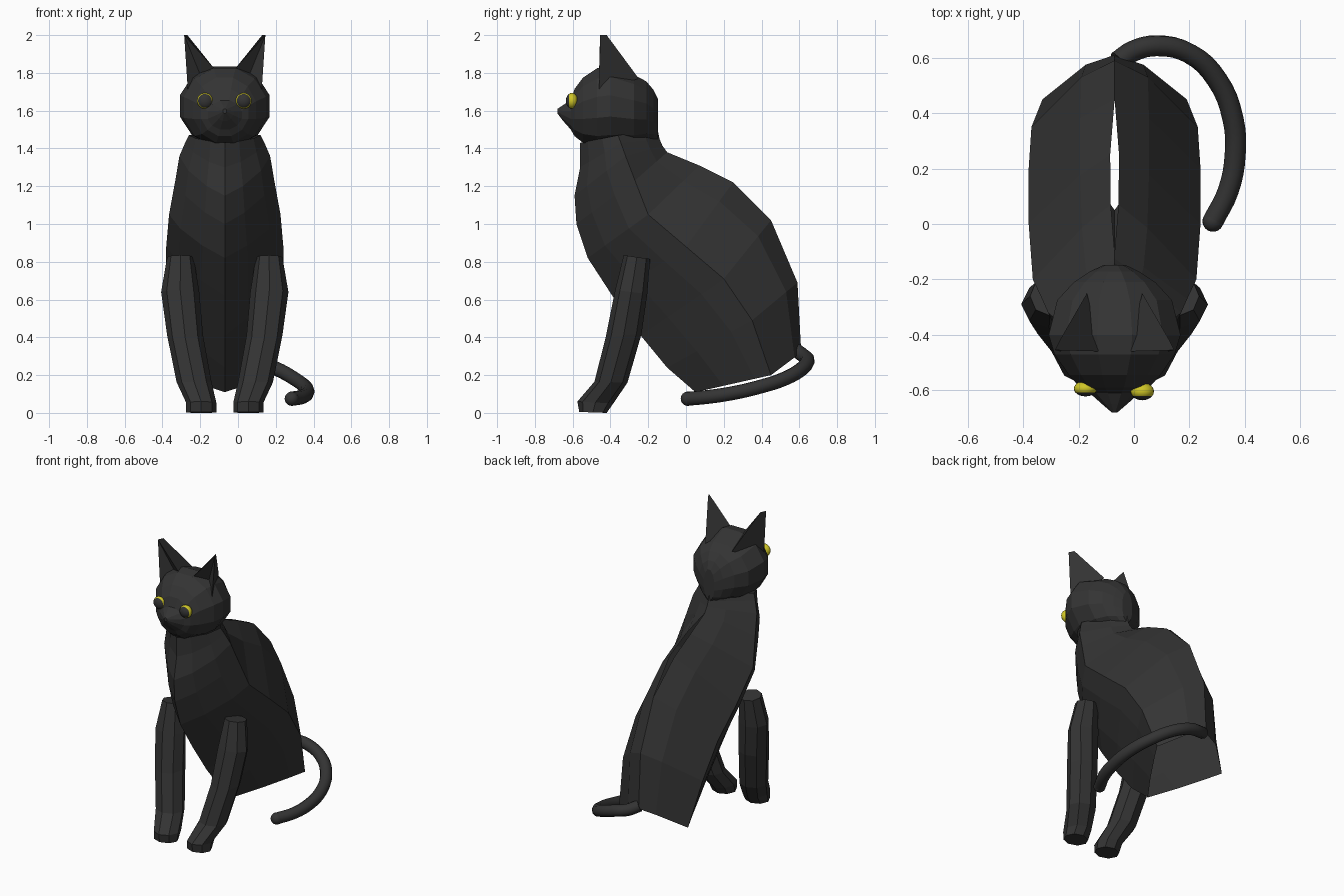
import bpy, bmesh, math
from mathutils import Vector

if "Cube" in bpy.data.objects:
    bpy.data.objects.remove(bpy.data.objects["Cube"])

CX = -0.07  # symmetry plane of the cat


def material(name, rgb):
    m = bpy.data.materials.new(name)
    m.diffuse_color = (*rgb, 1)
    m.use_nodes = True
    m.node_tree.nodes["Principled BSDF"].inputs["Base Color"].default_value = m.diffuse_color
    return m


FUR = material("charcoal fur", (0.034, 0.034, 0.034))
YELLOW = material("eye yellow", (0.62, 0.56, 0.02))


def make(name, verts, faces, mirror=False):
    bm = bmesh.new()
    vs = [bm.verts.new(v) for v in verts]
    for f in faces:
        bm.faces.new([vs[i] for i in f])
    bmesh.ops.recalc_face_normals(bm, faces=bm.faces)
    me = bpy.data.meshes.new(name)
    bm.to_mesh(me)
    bm.free()
    me.materials.append(FUR)
    ob = bpy.data.objects.new(name, me)
    ob.location.x = CX
    bpy.context.collection.objects.link(ob)
    if mirror:
        mod = ob.modifiers.new("mirror", 'MIRROR')
        mod.merge_threshold = 0.002
    return ob


def loft(name, rings, closed=True, mirror=False):
    n = len(rings[0])
    verts = [p for r in rings for p in r]
    faces = []
    for i in range(len(rings) - 1):
        for j in range(n if closed else n - 1):
            k = (j + 1) % n
            faces.append((i*n + j, i*n + k, (i+1)*n + k, (i+1)*n + j))
    if closed:
        faces.append(tuple(range(n)))
        faces.append(tuple(range(len(verts) - n, len(verts))))
    return make(name, verts, faces, mirror)


# Body: open shell, each half ring runs chest seam -> flank -> back seam
# (chest y, z), (flank y, z), (back y, z), half width, gap at back seam
body = [
    ((-.56, 1.43), (-.36, 1.47), (-.15, 1.50), .19, 0),
    ((-.56, 1.30), (-.345, 1.43), (-.14, 1.45), .21, 0),
    ((-.59, 1.15), (-.32, 1.36), (-.125, 1.415), .24, 0),
    ((-.58, 1.00), (-.27, 1.23), (-.10, 1.38), .262, 0),
    ((-.52, 0.82), (-.20, 1.05), (.07, 1.31), .295, .014),
    ((-.39, 0.62), (.00, 0.88), (.25, 1.22), .31, .016),
    ((-.24, 0.41), (.20, 0.71), (.45, 1.02), .31, 0),
    ((-.10, 0.24), (.35, 0.49), (.59, 0.69), .30, 0),
    ((.05, 0.11), (.45, 0.20), (.61, 0.32), .26, 0),
]
rings = []
for i, (f, s, b, w, gap) in enumerate(body):
    t = i / (len(body) - 1)
    f, s, b = (Vector((0, *p)) for p in (f, s, b))
    X = Vector((w, 0, 0))
    rings.append([f, f.lerp(s, .20 + .17*t) + X*.4, f.lerp(s, .58 + .2*t) + X*.8, s + X,
                  b.lerp(s, .34 - .12*t*t) + X*.40, b + Vector((gap, 0, 0))])
loft("body", rings, closed=False, mirror=True)

# Head: rings along y (y, half width, z low, z high)
head = [
    (-.148, .04, 1.45, 1.66), (-.172, .09, 1.44, 1.71), (-.21, .147, 1.435, 1.755),
    (-.275, .207, 1.42, 1.79), (-.40, .238, 1.415, 1.835), (-.47, .217, 1.41, 1.825),
    (-.545, .165, 1.43, 1.775), (-.59, .125, 1.465, 1.715), (-.61, .09, 1.50, 1.655),
    (-.65, .045, 1.545, 1.63), (-.68, .010, 1.585, 1.61),
]
rings = []
for y, w, lo, hi in head:
    ring = []
    for k in range(12):
        a = math.radians(15 + 30*k)
        ring.append((w*math.cos(a)/.966, y, (lo + hi)/2 + (hi - lo)/2*math.sin(a)/.966))
    rings.append(ring)
loft("head", rings)

# Ears: pointed, with a hollow front
ear = [(.195, -.46, 1.70), (.045, -.46, 1.81), (.10, -.25, 1.77),
       (.215, -.455, 2.0), (.198, -.42, 2.0), (.13, -.40, 1.79)]
make("ears", ear, [(0, 5, 3), (5, 1, 3), (1, 2, 4, 3), (2, 0, 3, 4), (0, 2, 1, 5)], mirror=True)

# Front legs: (front z, back z, inner x, outer x, front y, back y)
leg = [
    (.835, .815, .165, .305, -.33, -.19),
    (.65, .63, .135, .337, -.375, -.205),
    (.40, .42, .115, .305, -.425, -.235),
    (.165, .16, .07, .255, -.485, -.31),
    (.06, .05, .045, .205, -.575, -.385),
    (.005, .0, .045, .205, -.565, -.42),
]
rings = []
for zf, zb, xi, xo, yf, yb in leg:
    ring = []
    for k in range(8):
        a = math.radians(45*k)
        c, s = math.cos(a), math.sin(a)
        ring.append(((xi + xo)/2 + (xo - xi)/2*c, (yf + yb)/2 + (yb - yf)/2*s,
                     (zf + zb)/2 + (zb - zf)/2*s))
    rings.append(ring)
loft("front_legs", rings, mirror=True)

# Tail: tube curled round the right side, rounded tip
path = [(-.06, .585, .33), (.0, .625, .30), (.08, .643, .28), (.20, .615, .235), (.30, .52, .18),
        (.357, .38, .135), (.365, .25, .105), (.34, .12, .085), (.285, .01, .075)]
cu = bpy.data.curves.new("tail", 'CURVE')
cu.dimensions = '3D'
cu.bevel_depth = .038
cu.bevel_resolution = 3
cu.resolution_u = 4
cu.use_fill_caps = True
sp = cu.splines.new('BEZIER')
sp.bezier_points.add(len(path) - 1)
for p, co in zip(sp.bezier_points, path):
    p.co = co
    p.handle_left_type = p.handle_right_type = 'AUTO'
cu.materials.append(FUR)
bpy.context.collection.objects.link(bpy.data.objects.new("tail", cu))


def ball(name, loc, scale):
    bpy.ops.mesh.primitive_uv_sphere_add(segments=20, ring_count=12, radius=1, location=loc,
                                         rotation=(math.pi/2, 0, 0))
    ob = bpy.context.object
    ob.name = name
    ob.scale = scale
    ob.data.shade_smooth()
    return ob


ball("tail_tip", path[-1], (.038, .038, .038)).data.materials.append(FUR)

# Eyes: yellow balls with a large dark pupil on the front (local +z faces -y)
for name, x, y, depth in (("left_eye", -.175, -.594, .028), ("right_eye", .03, -.604, .032)):
    eye = ball(name, (x, y, 1.652), (.042, .042, depth))
    eye.data.materials.append(YELLOW)
    eye.data.materials.append(FUR)
    for p in eye.data.polygons:
        p.material_index = 1 if p.center.z > .5 else 0
